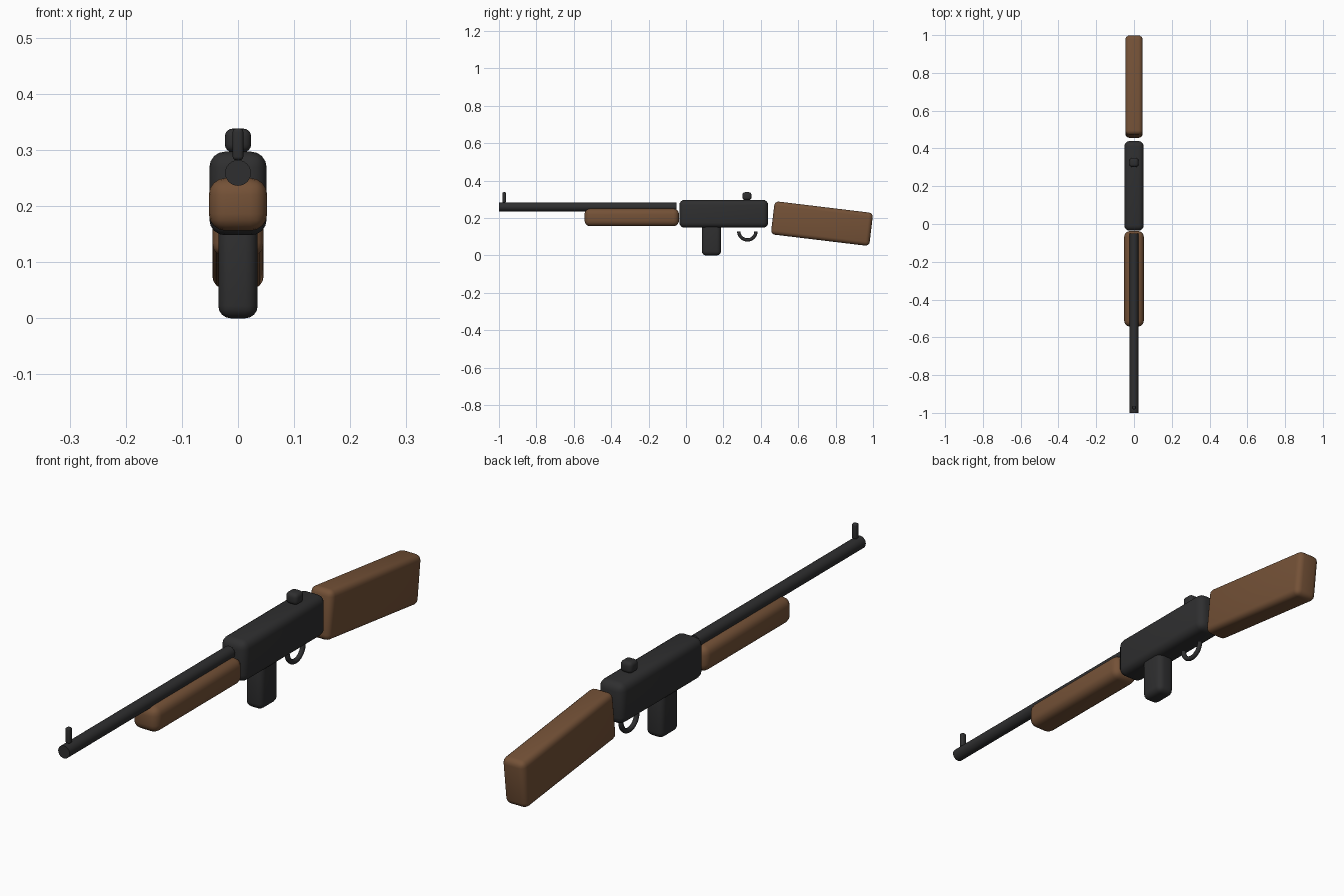
import bpy, bmesh, math
from mathutils import Matrix, Vector

if "Cube" in bpy.data.objects:
    bpy.data.objects.remove(bpy.data.objects["Cube"])


def material(name, rgb):
    m = bpy.data.materials.new(name)
    m.diffuse_color = (*rgb, 1)
    m.use_nodes = True
    m.node_tree.nodes["Principled BSDF"].inputs["Base Color"].default_value = m.diffuse_color
    return m


WOOD = material("brown wood", (0.175, 0.083, 0.038))
METAL = material("dark metal", (0.028, 0.028, 0.029))


def finish(name, bm, mat):
    bmesh.ops.recalc_face_normals(bm, faces=bm.faces)
    me = bpy.data.meshes.new(name)
    bm.to_mesh(me)
    bm.free()
    me.materials.append(mat)
    ob = bpy.data.objects.new(name, me)
    bpy.context.collection.objects.link(ob)
    bpy.ops.object.select_all(action='DESELECT')
    bpy.context.view_layer.objects.active = ob
    ob.select_set(True)
    bpy.ops.object.shade_smooth_by_angle(angle=math.radians(40))
    return ob


def rounded_box(name, center, size, radius, mat, tilt=0.0):
    bm = bmesh.new()
    bmesh.ops.create_cube(bm, size=1, matrix=Matrix.Diagonal((*size, 1)))
    bmesh.ops.bevel(bm, geom=bm.edges[:], offset=radius, segments=4,
                    profile=0.5, affect='EDGES')
    ob = finish(name, bm, mat)
    ob.location = center
    ob.rotation_euler.x = tilt
    return ob


# Wooden parts
rounded_box("stock", (0, 0.727, 0.170), (0.091, 0.53, 0.178), 0.022, WOOD, -0.12)
rounded_box("forearm", (0, -0.290, 0.203), (0.104, 0.505, 0.094), 0.03, WOOD)

# Receiver, magazine and sights
rounded_box("receiver", (0, 0.202, 0.2225), (0.102, 0.475, 0.149), 0.028, METAL)
rounded_box("magazine", (0, 0.136, 0.0875), (0.070, 0.102, 0.175), 0.022, METAL)
rounded_box("rear_sight", (0, 0.326, 0.317), (0.047, 0.048, 0.042), 0.014, METAL)
rounded_box("front_sight", (0, -0.972, 0.310), (0.019, 0.019, 0.056), 0.006, METAL)

# Barrel along y
bm = bmesh.new()
bmesh.ops.create_cone(bm, cap_ends=True, segments=24, radius1=0.023, radius2=0.023,
                      depth=0.95, matrix=Matrix.Translation((0, -0.525, 0.259))
                      @ Matrix.Rotation(math.pi / 2, 4, 'X'))
finish("barrel", bm, METAL)

# Trigger guard: half ring hanging below the receiver
bm = bmesh.new()
N, M, R, r = 20, 10, 0.046, 0.009
rings = []
for i in range(N + 1):
    a = math.pi + math.pi * i / N
    out = Vector((0, math.cos(a), math.sin(a)))
    rings.append([bm.verts.new(Vector((0, 0.328, 0.129)) + out * (R + r * math.cos(b))
                               + Vector((r * math.sin(b), 0, 0)))
                  for b in (math.tau * j / M for j in range(M))])
for p, q in zip(rings, rings[1:]):
    for j in range(M):
        k = (j + 1) % M
        bm.faces.new((p[j], p[k], q[k], q[j]))
bm.faces.new(rings[0])
bm.faces.new(rings[-1])
finish("trigger_guard", bm, METAL)
